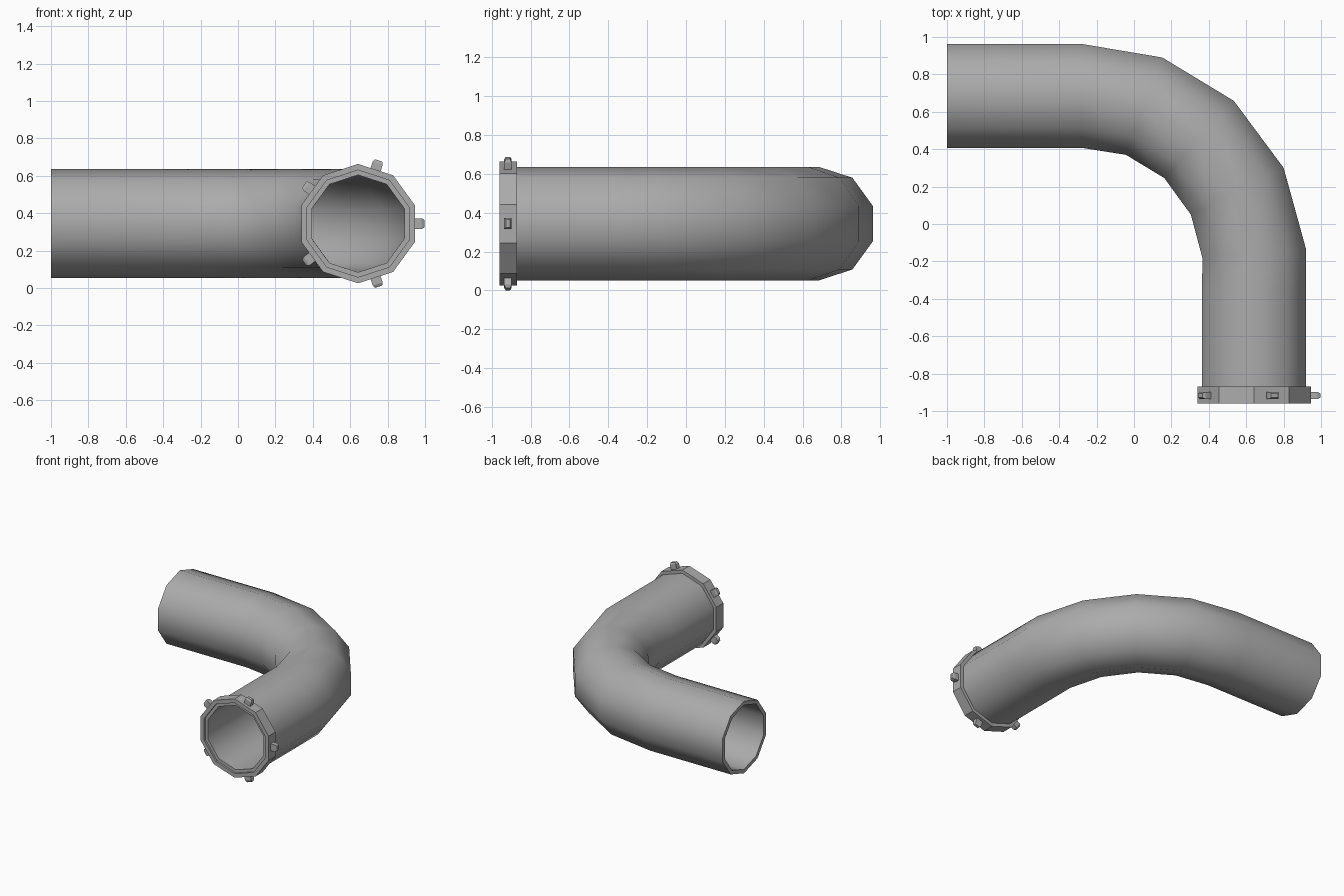
import bpy, bmesh, math
from mathutils import Vector, Matrix

if "Cube" in bpy.data.objects:
    bpy.data.objects.remove(bpy.data.objects["Cube"])

ZC = 0.344            # height of the pipe axis
XC = 0.642            # x of the flanged end
N = 10                # sides of the pipe

# dark grey paint
paint = bpy.data.materials.new("dark_grey")
paint.diffuse_color = (0.41, 0.41, 0.41, 1)
paint.use_nodes = True
paint.node_tree.nodes["Principled BSDF"].inputs["Base Color"].default_value = paint.diffuse_color


def make_object(name, bm):
    bmesh.ops.recalc_face_normals(bm, faces=bm.faces[:])
    me = bpy.data.meshes.new(name)
    bm.to_mesh(me)
    bm.free()
    me.materials.append(paint)
    ob = bpy.data.objects.new(name, me)
    bpy.context.collection.objects.link(ob)
    return ob


def ring(bm, x, y, turn, r):
    """Decagon across the path; turn 0 = heading +x, 90 = heading -y."""
    t = math.radians(turn)
    out = Vector((math.sin(t), math.cos(t), 0))
    return [bm.verts.new(Vector((x, y, ZC)) + out * r * math.cos(a) + Vector((0, 0, r * math.sin(a))))
            for a in (2 * math.pi * (i + 0.5) / N for i in range(N))]


def hollow_tube(name, path, r_out, r_in):
    bm = bmesh.new()
    outer = [ring(bm, *p, r_out) for p in path]
    inner = [ring(bm, *p, r_in) for p in path]
    loops = outer + inner[::-1]          # closed wall profile
    for k, a in enumerate(loops):
        b = loops[(k + 1) % len(loops)]
        for i in range(N):
            j = (i + 1) % N
            bm.faces.new((a[i], a[j], b[j], b[i]))
    return make_object(name, bm)


# bent pipe
path = [(-1.0, 0.685, 0), (-0.28, 0.685, 0), (0.054, 0.63, 20.5), (0.348, 0.452, 42),
        (0.552, 0.175, 63.2), (XC, -0.155, 84.8), (XC, -0.36, 90), (XC, -0.945, 90)]
pipe = hollow_tube("bent_pipe", path, 0.292, 0.26)
bpy.context.view_layer.objects.active = pipe
pipe.select_set(True)
bpy.ops.object.shade_smooth_by_angle(angle=math.radians(45))

# end collar
hollow_tube("end_collar", [(XC, -0.87, 90), (XC, -0.96, 90)], 0.319, 0.286)

# five bolts around the collar
bm = bmesh.new()
for k in range(5):
    rot = Matrix.Translation((XC, -0.917, ZC)) @ Matrix.Rotation(-2 * math.pi * k / 5, 4, 'Y')
    levels = []
    for r, hy, hz in ((0.29, 0.019, 0.028), (0.34, 0.019, 0.028), (0.355, 0.011, 0.02)):
        levels.append([bm.verts.new(rot @ Vector((r, sy * hy, sz * hz)))
                       for sy, sz in ((-1, -1), (1, -1), (1, 1), (-1, 1))])
    for a, b in zip(levels, levels[1:]):
        for i in range(4):
            j = (i + 1) % 4
            bm.faces.new((a[i], a[j], b[j], b[i]))
    bm.faces.new(levels[0])
    bm.faces.new(levels[-1])
make_object("collar_bolts", bm)
